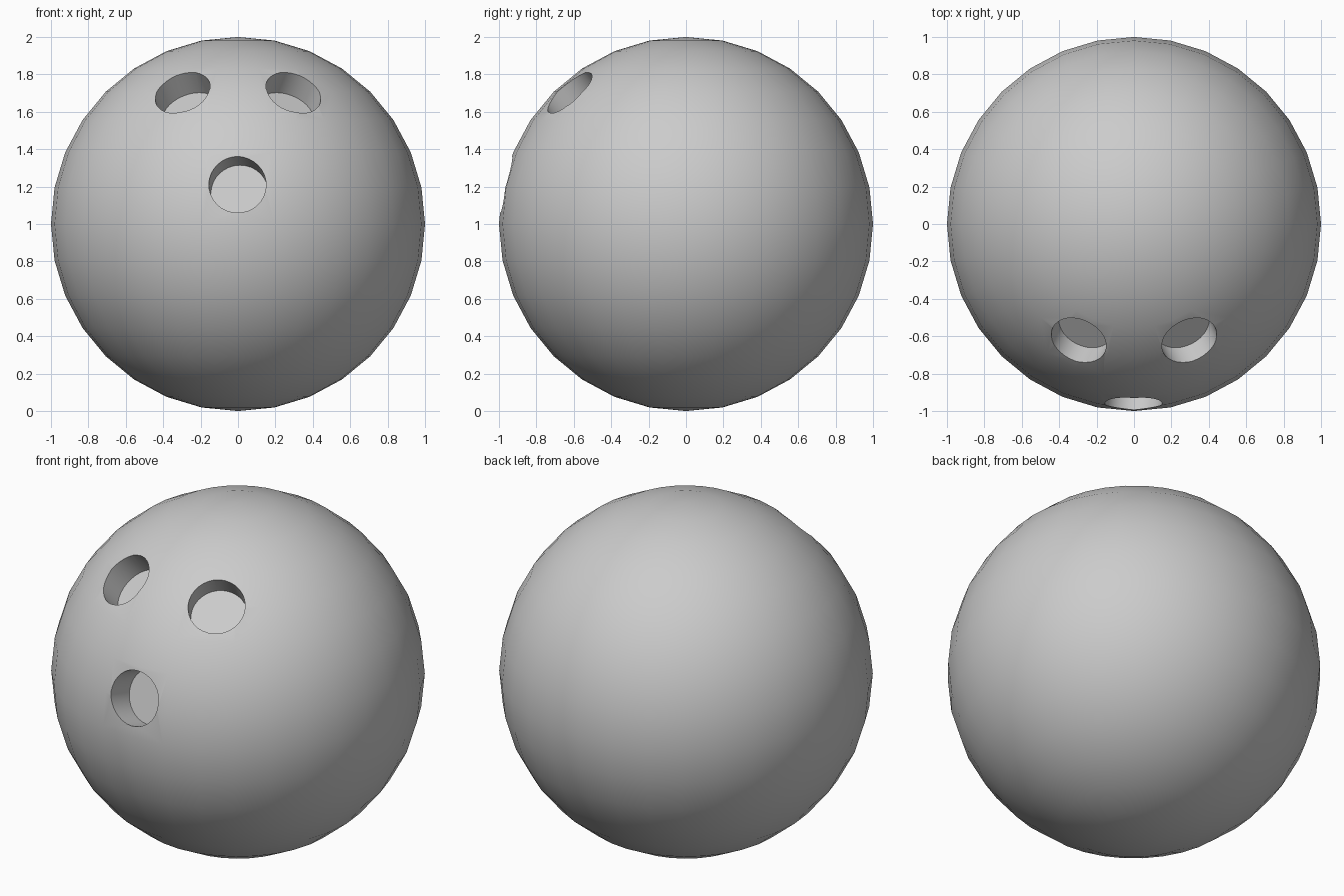
import bpy
import math
from mathutils import Vector

if "Cube" in bpy.data.objects:
    bpy.data.objects.remove(bpy.data.objects["Cube"])

CENTER = Vector((0, 0, 1))

# Ball body
bpy.ops.mesh.primitive_uv_sphere_add(segments=32, ring_count=16, radius=1, location=CENTER)
ball = bpy.context.object
ball.name = "ball"


def drill(name, position, axis, radius, depth):
    """Cut a flat-bottomed round hole; position is relative to the ball centre."""
    axis = Vector(axis).normalized()
    mouth = Vector(position).normalized() * 0.985
    length = 0.6
    bpy.ops.mesh.primitive_cylinder_add(
        vertices=32, radius=radius, depth=length,
        location=CENTER + mouth + axis * (length / 2 - depth),
        rotation=axis.to_track_quat('Z', 'Y').to_euler())
    cutter = bpy.context.object
    cutter.name = name
    cutter.hide_render = True
    mod = ball.modifiers.new(name, 'BOOLEAN')
    mod.operation = 'DIFFERENCE'
    mod.solver = 'EXACT'
    mod.object = cutter
    bpy.ops.object.select_all(action='DESELECT')
    ball.select_set(True)
    bpy.context.view_layer.objects.active = ball
    bpy.ops.object.modifier_apply(modifier=mod.name)
    bpy.data.objects.remove(cutter, do_unlink=True)


# Two finger holes, mirrored, and one thumb hole
for side in (-1, 1):
    drill("finger_hole_cutter", (side * 0.295, -0.62, 0.70),
          (side * 0.29, -0.60, 0.74), 0.154, 0.14)
drill("thumb_hole_cutter", (-0.003, -0.97, 0.213), (-0.07, -0.95, 0.28), 0.153, 0.155)

# Smooth surface with crisp hole rims
bpy.ops.object.shade_smooth_by_angle(angle=math.radians(30))
